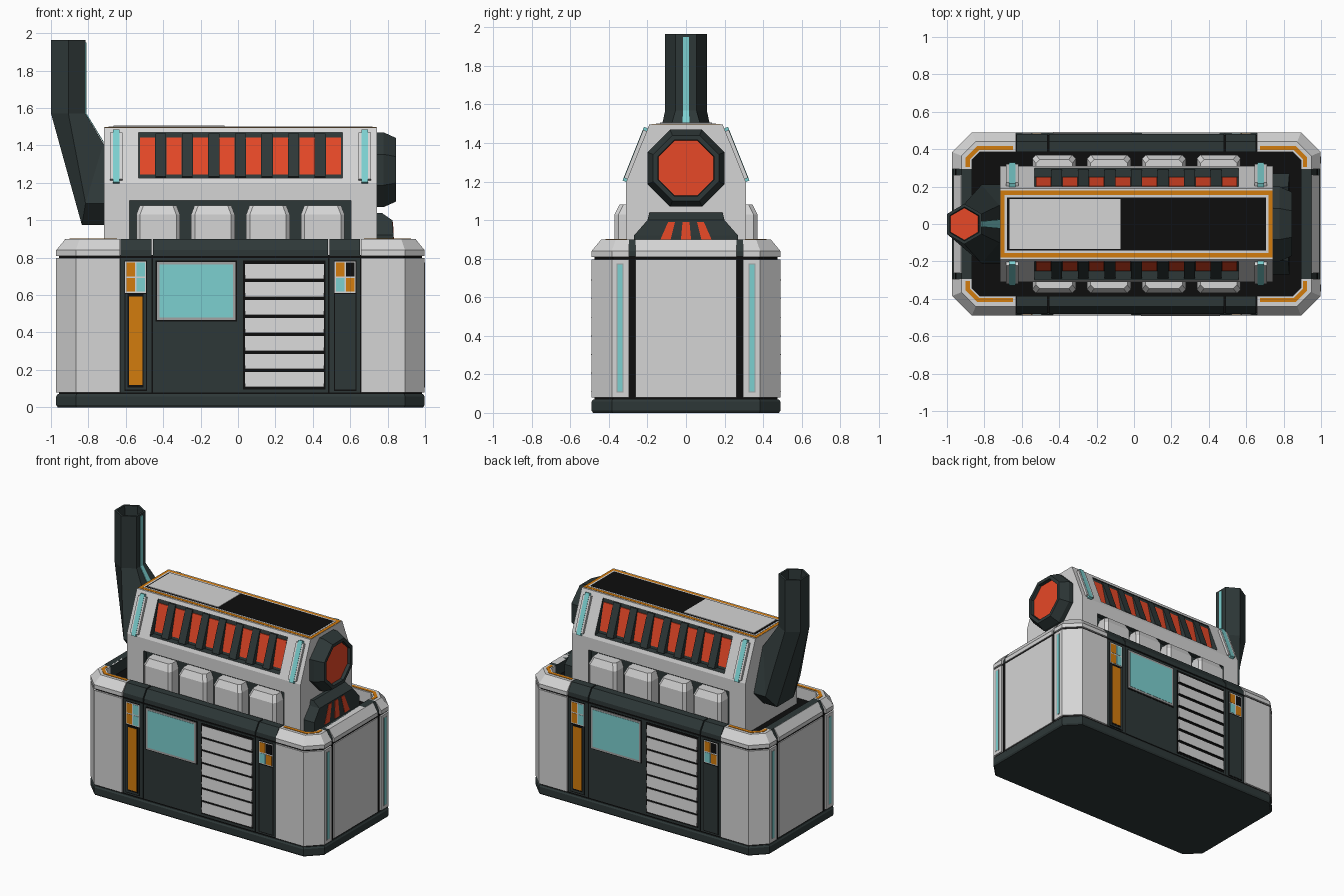
import bpy, bmesh, math
from mathutils import Matrix, Vector

if "Cube" in bpy.data.objects:
    bpy.data.objects.remove(bpy.data.objects["Cube"], do_unlink=True)


def material(name, r, g, b):
    m = bpy.data.materials.new(name)
    m.use_nodes = True
    m.diffuse_color = (r, g, b, 1)
    m.node_tree.nodes["Principled BSDF"].inputs["Base Color"].default_value = (r, g, b, 1)
    return m


WHITE = material("light_grey", .66, .66, .66)
GREY = material("mid_grey", .36, .37, .37)
DARK = material("dark_slate", .027, .039, .039)
BLACK = material("black", .004, .004, .004)
RED = material("hot_red", .80, .065, .02)
CYAN = material("cyan", .20, .63, .63)
ORANGE = material("orange", .65, .20, .004)

CX = .013                  # the body sits slightly off centre beside the chimney
A, B, C = .985, .49, .105  # half length, half depth, corner cut
FRONT = -.48


def loft(name, rings, mat, twin=False):
    """Skin equal rings with capped ends; twin adds a copy turned half a turn."""
    bm = bmesh.new()
    rows = [[bm.verts.new(p) for p in ring] for ring in rings]
    n = len(rows[0])
    for lo, hi in zip(rows, rows[1:]):
        for i in range(n):
            bm.faces.new((lo[i], lo[(i + 1) % n], hi[(i + 1) % n], hi[i]))
    bm.faces.new(rows[0])
    bm.faces.new(rows[-1])
    if twin:
        copy = bmesh.ops.duplicate(bm, geom=bm.verts[:] + bm.edges[:] + bm.faces[:])
        turned = [e for e in copy["geom"] if isinstance(e, bmesh.types.BMVert)]
        bmesh.ops.rotate(bm, verts=turned, matrix=Matrix.Rotation(math.pi, 3, 'Z'))
    bmesh.ops.translate(bm, verts=bm.verts, vec=(CX, 0, 0))
    bmesh.ops.recalc_face_normals(bm, faces=bm.faces)
    me = bpy.data.meshes.new(name)
    bm.to_mesh(me)
    bm.free()
    me.materials.append(mat)
    ob = bpy.data.objects.new(name, me)
    bpy.context.collection.objects.link(ob)
    return ob


def extrude_x(name, x0, x1, profile, mat, twin=False):
    return loft(name, [[(x, y, z) for y, z in profile] for x in (x0, x1)], mat, twin)


def box(name, x0, x1, y0, y1, z0, z1, mat, twin=False):
    return extrude_x(name, x0, x1, [(y0, z0), (y1, z0), (y1, z1), (y0, z1)], mat, twin)


def panel(name, x, half, z0, z1, t, mat):
    """Thin plate on the front, repeated on the back."""
    return box(name, x - half, x + half, FRONT - t, FRONT + .01, z0, z1, mat, True)


def octagon(d):
    c = C - .586 * d
    a, b = A - d, B - d
    return [(a, b - c), (a - c, b), (c - a, b), (-a, b - c),
            (-a, c - b), (c - a, -b), (a - c, -b), (a, c - b)]


def slab(name, levels, mat):
    return loft(name, [[(x, y, z) for x, y in octagon(d)] for d, z in levels], mat)


def sweep(name, path, profile, mat, twin=False):
    """path(d) gives the outline at inset d; profile is a loop of (d, z)."""
    lines = [path(d) for d, z in profile]
    rings = [[(*line[i], z) for line, (d, z) in zip(lines, profile)]
             for i in range(len(lines[0]))]
    return loft(name, rings, mat, twin)


def wall(name, path, d, mat, twin=False):
    sweep(name + "_wall", path, [(d, .08), (d, .797), (.1, .797), (.1, .08)], mat, twin)
    sweep(name + "_rim", path, [(d, .81), (d, .84), (.05, .9), (.105, .9), (.105, .81)], mat, twin)


# Plinth and core
slab("plinth", [(.008, 0), (0, .012), (0, .058), (.008, .07)], DARK)
slab("core", [(.014, .03), (.014, .815)], BLACK)

# Corner blocks with orange trims and light strips
for sx in (-1, 1):
    for sy in (-1, 1):
        def corner(d, px=.645, py=.295):
            c = C - .586 * d
            pts = [(px, B - d), (A - d - c, B - d), (A - d, B - d - c), (A - d, py)]
            return [(x * sx, y * sy) for x, y in pts]
        wall("corner", corner, 0, WHITE)
        sweep("corner_trim", lambda d: corner(d, .66, .305),
              [(.072, .895), (.072, .903), (.094, .903), (.094, .895)], ORANGE)
        for half, t, mat, tag in ((.018, .001, GREY, "frame"), (.013, .002, CYAN, "light")):
            y, x = sy * .342, sx * A
            box("corner_strip_" + tag, x - t, x + t, y - half, y + half,
                .123 - half, .757 + half, mat)

# Long side walls, split by narrow grooves
for name, x0, x1 in (("left_bay", -.64, -.476), ("centre_bay", -.468, .468), ("right_bay", .476, .64)):
    wall(name, lambda d: [(x0, d - B), (x1, d - B)], .01, DARK, True)

# End walls
wall("end_backing", lambda d: [(A - d, -.295), (A - d, .295)], .02, DARK, True)
wall("end_panel", lambda d: [(A - d + .002, -.263), (A - d + .002, .263)], .008, WHITE, True)

# Control columns
for x in (-.56, .56):
    panel("column_outline", x, .061, .088, .785, .002, BLACK)
    panel("column_cover", x, .055, .095, .605, .004, DARK)
    panel("button_plate", x, .056, .612, .78, .004, WHITE)
    colours = (ORANGE, CYAN, ORANGE, CYAN) if x < 0 else (ORANGE, BLACK, CYAN, ORANGE)
    for i, mat in enumerate(colours):
        z = .7 if i < 2 else .618
        panel("button", x - .027 + .054 * (i % 2), .023, z, z + .073, .006, mat)
panel("bar_outline", -.56, .043, .107, .605, .005, BLACK)
panel("orange_bar", -.56, .036, .118, .593, .007, ORANGE)

# Screen
panel("screen_outline", -.236, .217, .458, .785, .002, BLACK)
panel("screen_frame", -.236, .21, .466, .777, .008, GREY)
panel("screen", -.236, .196, .481, .763, .010, CYAN)

# Louvre shutter, dark beneath each slat
panel("shutter_back", .235, .22, .095, .785, .002, BLACK)
for i in range(7):
    z = .108 + i * .0965
    slat = extrude_x("slat", .024, .446, [(FRONT + .005, z), (FRONT - .012, z),
                     (FRONT - .004, z + .08), (FRONT + .005, z + .08)], WHITE, True)
    slat.data.materials.append(BLACK)
    for face in slat.data.polygons:
        face.material_index = int(face.normal.z < -.5)


# Upper hull with recesses
def slope(z, t=0):
    """Point on the sloped hull side at height z, raised by t."""
    return (-.31 + (z - 1.2) * .4 - .928 * t, z + .371 * t)


half_hull = [(-.31, .8), (-.31, 1.2), (-.19, 1.497)]
hull = extrude_x("upper_hull", -.73, .73, half_hull + [(-y, z) for y, z in reversed(half_hull)], WHITE)
hull.data.materials.append(DARK)
cutters = [
    extrude_x("vent_cutter", -.545, .545, [(-.5, 1.225), (-.25, 1.225), (-.192, 1.47), (-.5, 1.47)], WHITE, True),
    extrude_x("bay_cutter", -.592, .592, [(-.5, .7), (-.27, .7), (-.27, 1.105), (-.5, 1.105)], WHITE, True)]
for cutter in cutters:
    cutter.hide_render = True
    cutter.data.materials.append(DARK)
    for face in cutter.data.polygons:
        face.material_index = 1
    mod = hull.modifiers.new("recess", 'BOOLEAN')
    mod.operation, mod.solver, mod.object = 'DIFFERENCE', 'EXACT', cutter
deps = bpy.context.evaluated_depsgraph_get()
hull.data = bpy.data.meshes.new_from_object(hull.evaluated_get(deps))
hull.modifiers.clear()
for cutter in cutters:
    bpy.data.objects.remove(cutter, do_unlink=True)

# Red vent strips and dark ribs
for i in range(8):
    x = -.497 + i * .142
    extrude_x("vent_strip", x - .04, x + .04,
              [(-.23, 1.245), (-.251, 1.245), (-.204, 1.442), (-.185, 1.442)], RED, True)
    if i < 7:
        extrude_x("vent_rib", x + .042, x + .1, [(-.23, 1.225), slope(1.235, -.004),
                  slope(1.465, -.002), (-.18, 1.46)], DARK, True)

# Sloped side lights
for x in (-.664, .664):
    for half, t, mat, tag in ((.033, .018, WHITE, "frame"), (.018, .020, CYAN, "glass")):
        lo, hi = 1.18 + half, 1.495 - half
        extrude_x("side_light_" + tag, x - half, x + half,
                  [slope(lo, -.01), slope(lo, t), slope(hi, t), slope(hi, -.01)], mat, True)

# Cylinder-like side blocks
for x in (-.44, -.147, .147, .44):
    rings = []
    for z, h, y in ((.8, .117, .37), (1.03, .117, .37), (1.08, .098, .345)):
        rings.append([(x - h, -.25, z), (x - h, .02 - y, z), (x - h + .02, -y, z),
                      (x + h - .02, -y, z), (x + h, .02 - y, z), (x + h, -.25, z)])
    loft("side_block", rings, WHITE, True)

# Roof plates
box("roof_border", -.728, .728, -.178, .178, 1.49, 1.499, ORANGE)
box("roof_lining", -.705, .705, -.155, .155, 1.49, 1.5005, WHITE)
box("roof_glass", -.692, .692, -.143, .143, 1.49, 1.502, BLACK)
box("roof_hatch", -.678, -.085, -.134, .134, 1.49, 1.506, WHITE)


# Octagonal end cap
def eight(x, apothem):
    r = apothem / math.cos(math.pi / 8)
    angles = [math.pi * (k + .5) / 4 for k in range(8)]
    return [(x, r * math.cos(a), 1.27 + r * math.sin(a)) for a in angles]


loft("end_cap", [eight(.72, .2), eight(.765, .2), eight(.832, .17),
                 eight(.832, .146), eight(.805, .143)], DARK)
loft("end_cap_glow", [eight(.80, .142), eight(.808, .142)], RED)

# Lower exhaust with red slots
loft("exhaust", [[(.72, -h, z), (x, -h, z), (x, h, z), (.72, h, z)] for x, h, z in
                 ((.818, .27, .8), (.818, .27, .92), (.812, .2, 1.0), (.755, .19, 1.04))], DARK)
for s in (-1, 0, 1):
    loft("exhaust_slot", [[(x, s * y - h, z), (x + .01, s * y - h, z), (x + .01, s * y + h, z), (x, s * y + h, z)]
                          for x, y, h, z in ((.812, .12, .03, .86), (.806, .075, .018, .99))], RED)


# Chimney
def six(inner, mid, outer, w_mid, w_end):
    """Hexagon from (x, z) of its inner, middle and outer corners."""
    order = [(inner, w_end), (inner, -w_end), (mid, -w_mid), (outer, -w_end), (outer, w_end), (mid, w_mid)]
    return [(p[0] - CX, y, p[1]) for p, y in order]


def pipe(z, s=1):
    return six((-.907 + .0925 * s, z), (-.907, z), (-.907 - .0925 * s, z), .108 * s, .054 * s)


loft("chimney", [six((-.70, 1.41), (-.70, 1.09), (-.70, .975), .21, .1),
                 six((-.72, 1.41), (-.815, 1.09), (-.835, .975), .21, .1),
                 pipe(1.57), pipe(1.965), pipe(1.965, .84), pipe(1.88, .8)], DARK)
loft("chimney_glow", [pipe(1.875, .79), pipe(1.884, .79)], RED)
loft("chimney_light", [[(x - CX, -w, z), (x - CX, w, z), (x + .005 - CX, w, z), (x + .005 - CX, -w, z)]
                       for x, w, z in ((-.72, .024, 1.415), (-.8145, .015, 1.57), (-.8145, .015, 1.95))], CYAN)
